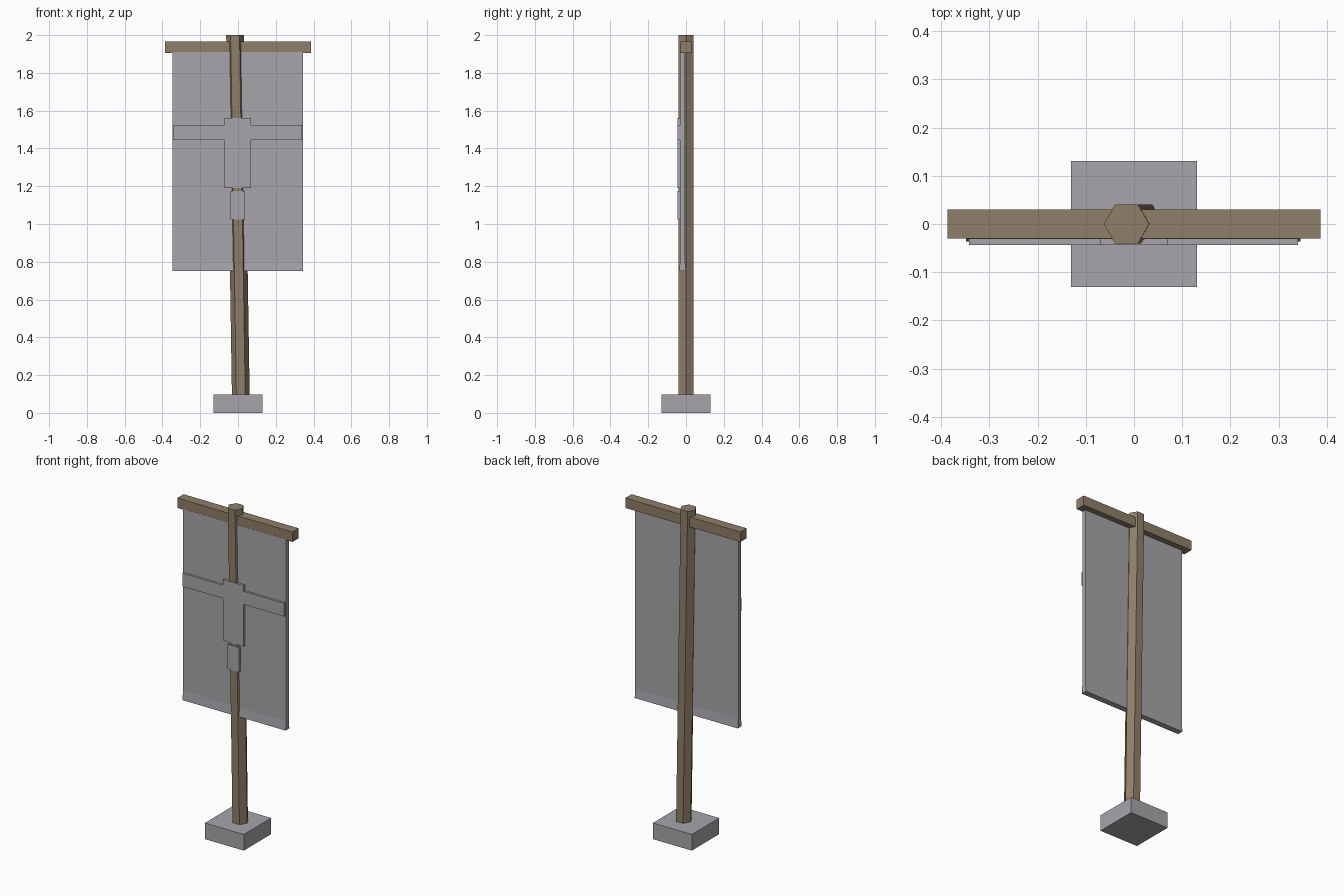
import bpy, bmesh, math
from mathutils import Vector

if "Cube" in bpy.data.objects:
    bpy.data.objects.remove(bpy.data.objects["Cube"])


def material(name, rgb):
    m = bpy.data.materials.new(name)
    m.diffuse_color = (*rgb, 1.0)
    m.use_nodes = True
    m.node_tree.nodes["Principled BSDF"].inputs["Base Color"].default_value = m.diffuse_color
    return m


WOOD = material("weathered wood", (0.275, 0.21, 0.14))
GREY = material("plain grey", (0.385, 0.375, 0.40))


def finish(name, bm, mat):
    bmesh.ops.recalc_face_normals(bm, faces=bm.faces)
    me = bpy.data.meshes.new(name)
    bm.to_mesh(me)
    bm.free()
    me.materials.append(mat)
    ob = bpy.data.objects.new(name, me)
    bpy.context.collection.objects.link(ob)
    return ob


def box(name, x0, x1, y0, y1, z0, z1, mat):
    bm = bmesh.new()
    bmesh.ops.create_cube(bm, size=1)
    for v in bm.verts:
        v.co = Vector((x1 if v.co.x > 0 else x0,
                       y1 if v.co.y > 0 else y0,
                       z1 if v.co.z > 0 else z0))
    return finish(name, bm, mat)


def extrude_profile(name, points, direction, mat):
    bm = bmesh.new()
    face = bm.faces.new([bm.verts.new(p) for p in points])
    ext = bmesh.ops.extrude_face_region(bm, geom=[face])
    moved = [g for g in ext["geom"] if isinstance(g, bmesh.types.BMVert)]
    bmesh.ops.translate(bm, verts=moved, vec=direction)
    return finish(name, bm, mat)


# Square foot
box("base_block", -0.131, 0.131, -0.131, 0.131, 0.0, 0.098, GREY)

# Slightly leaning hexagonal pole
R = 0.047
hexagon = [(0.0155 + R * math.cos(i * math.pi / 3),
            R * math.sin(i * math.pi / 3), 0.05) for i in range(6)]
extrude_profile("pole", hexagon, (-0.031, 0, 1.95), WOOD)

# Crossbar
box("crossbar", -0.387, 0.387, -0.03, 0.03, 1.905, 1.965, WOOD)

# Cloth banner, flaring slightly at the hem
side = [(-0.348, y, z) for y, z in
        [(-0.031, 1.91), (-0.031, 0.805), (-0.036, 0.75),
         (0.0, 0.75), (-0.005, 0.805), (-0.005, 1.91)]]
extrude_profile("banner", side, (0.693, 0, 0), GREY)

# Cross-shaped emblem: right half outline, mirrored to the left
half = [(0.07, 1.19), (0.07, 1.445), (0.341, 1.445),
        (0.341, 1.525), (0.07, 1.525), (0.07, 1.56)]
outline = half + [(-x, z) for x, z in reversed(half)]
extrude_profile("emblem_cross", [(x - 0.001, -0.044, z) for x, z in outline],
                (0, 0.014, 0), GREY)

# Small plate below the cross
box("emblem_lower_plate", -0.04, 0.038, -0.044, -0.03, 1.025, 1.175, GREY)
